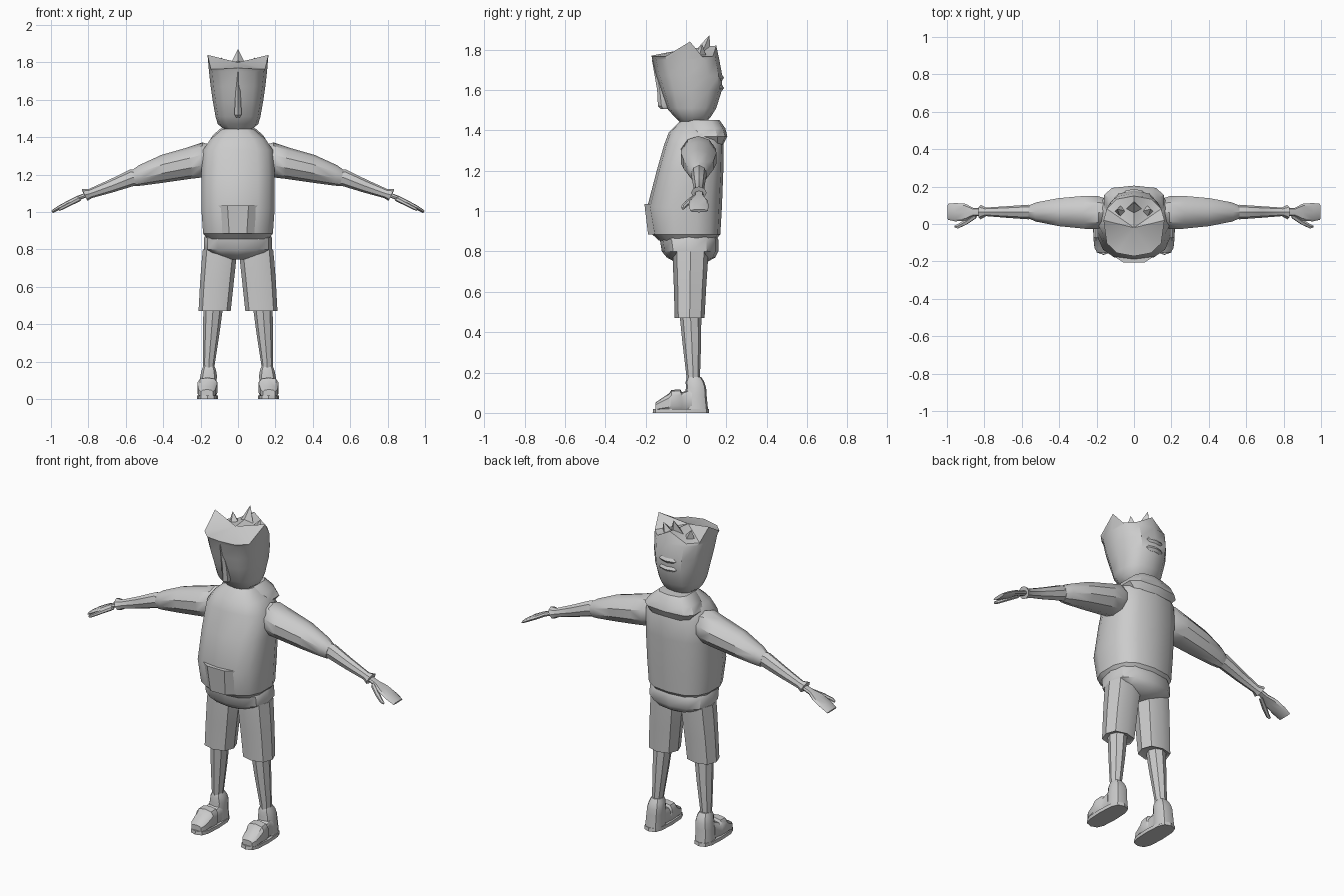
import bpy, bmesh, math
from mathutils import Vector

mat = bpy.data.materials.new("plain grey")
mat.diffuse_color = (0.6, 0.6, 0.6, 1)


def finish(name, bm, mirror=False, angle=35):
    """Turn a bmesh into a named object, optionally mirrored across x."""
    bmesh.ops.recalc_face_normals(bm, faces=bm.faces)
    me = bpy.data.meshes.new(name)
    bm.to_mesh(me)
    bm.free()
    me.materials.append(mat)
    for p in me.polygons:
        p.use_smooth = True
    me.set_sharp_from_angle(angle=math.radians(angle))
    ob = bpy.data.objects.new(name, me)
    bpy.context.collection.objects.link(ob)
    if mirror:
        m = ob.modifiers.new("mirror", 'MIRROR')
        m.use_mirror_merge = False
    return ob


def loft(rings, n=10, p=1.0, turn=-90):
    """Skin rings given as (centre, half axis u, half axis v)."""
    bm = bmesh.new()
    rows = []

    def f(t):
        return math.copysign(abs(t) ** p, t) if abs(t) > 1e-6 else 0
    for c, u, v in rings:
        c, u, v = Vector(c), Vector(u), Vector(v)
        row = []
        for i in range(n):
            a = math.radians(turn) + 2 * math.pi * i / n
            row.append(bm.verts.new(c + u * f(math.cos(a)) + v * f(math.sin(a))))
        rows.append(row)
    for a, b in zip(rows, rows[1:]):
        for i in range(n):
            j = (i + 1) % n
            bm.faces.new((a[i], a[j], b[j], b[i]))
    bm.faces.new(rows[0])
    bm.faces.new(rows[-1])
    return bm, rows


def upright(data):
    """Rings from (z, centre x, half width, y front, y back)."""
    return [((cx, (y0 + y1) / 2, z), (hx, 0, 0), (0, (y1 - y0) / 2, 0))
            for z, cx, hx, y0, y1 in data]


def limb(data):
    """Arm rings from (x top, z top, x bottom, z bottom, y front, y back)."""
    return [(((xa + xb) / 2, (y0 + y1) / 2, (za + zb) / 2), (0, (y1 - y0) / 2, 0),
             ((xa - xb) / 2, 0, (za - zb) / 2)) for xa, za, xb, zb, y0, y1 in data]


# Hooded top body
finish("top_body", loft(upright([
    (0.855, 0, .165, -.135, .145), (0.885, 0, .19, -.168, .17), (1.02, 0, .20, -.192, .178),
    (1.20, 0, .20, -.145, .185), (1.33, 0, .192, -.108, .187),
    (1.39, 0, .15, -.085, .165), (1.445, 0, .085, -.03, .12)]), 14, .75)[0])

# Folded hood behind the neck
finish("hood", loft(upright([
    (1.33, 0, .13, .08, .185), (1.37, 0, .165, .02, .205), (1.41, 0, .14, .0, .195),
    (1.452, 0, .09, .0, .165)]), 10, .65)[0])

# Front pocket
bm = bmesh.new()
back, front = [], []
for x, y, z in ((-.105, -.168, .885), (.105, -.168, .885), (.125, -.186, 1.035), (-.125, -.186, 1.035)):
    back.append(bm.verts.new((x, y + .09, z)))
    side = bm.verts.new((x, y + .025, z))
    front.append((side, bm.verts.new((x * .45, y - .02, z))))
a, b, c, d = [s for s, m in front]
e, g, h, k = [m for s, m in front]
for fc in ((a, e, k, d), (e, g, h, k), (g, b, c, h), (a, d, back[3], back[0]),
           (b, back[1], back[2], c), (d, k, h, c, back[2], back[3]), (a, back[0], back[1], b, g, e)):
    bm.faces.new(fc)
finish("pocket", bm)

# Head with a pointed hair crown
bm, rows = loft(upright([
    (1.44, 0, .07, -.03, .10), (1.47, 0, .108, -.06, .125), (1.51, 0, .12, -.095, .15),
    (1.60, 0, .136, -.125, .178), (1.67, 0, .146, -.148, .180),
    (1.75, 0, .155, -.166, .165), (1.77, 0, .163, -.172, .15)]), 12, .8)
top = rows[-1]
bm.faces.remove(next(f for f in bm.faces if len(f.verts) == 12 and top[0] in f.verts))
for i, v in enumerate(top):
    v.co.z = {0: 1.77, 3: 1.84, 6: 1.82, 9: 1.84}.get(i, 1.765)
    if i in (3, 9):
        v.co.y = .02
peak = bm.verts.new((0, -.02, 1.80))
for i in range(12):
    bm.faces.new((top[i], top[(i + 1) % 12], peak))
finish("head", bm)

# Hair tufts: (base centre, base radius, tip)
for i, (base, r, tip) in enumerate((((0, .07, 1.76), .055, (0, .115, 1.87)),
                                    ((.06, .06, 1.74), .05, (.09, .08, 1.825)),
                                    ((-.06, .06, 1.74), .05, (-.09, .08, 1.825)))):
    bm, rows = loft([(base, (r, 0, 0), (0, r, 0)), (tip, (.001, 0, 0), (0, .001, 0))], 4)
    finish(f"hair_tuft_{i + 1}", bm)

# Layered locks on the back of the head
for z in (1.61, 1.66):
    finish("back_lock", loft(upright([
        (z - .015, 0, .05, .12, .178), (z, 0, .065, .12, .188), (z + .03, 0, .05, .12, .17)]), 8)[0])

# Nose ridge
finish("nose_ridge", loft(upright([
    (1.505, 0, .012, -.125, -.07), (1.52, 0, .022, -.139, -.07), (1.60, 0, .018, -.143, -.09),
    (1.75, 0, .006, -.169, -.12)]), 6)[0])

# Sleeves and forearms
finish("sleeve", loft(limb([
    (.15, 1.36, .16, 1.20, -.01, .14), (.19, 1.372, .19, 1.185, -.03, .153),
    (.27, 1.345, .25, 1.178, -.03, .155), (.41, 1.305, .39, 1.158, -.015, .142),
    (.53, 1.25, .51, 1.142, .01, .118), (.565, 1.225, .545, 1.138, .025, .103)]), 10)[0], True)
finish("forearm", loft(limb([
    (.54, 1.225, .53, 1.14, .03, .10), (.575, 1.228, .555, 1.14, .025, .103),
    (.69, 1.172, .67, 1.105, .033, .095), (.80, 1.122, .78, 1.075, .042, .088),
    (.835, 1.122, .805, 1.06, .025, .102), (.83, 1.108, .81, 1.07, .035, .09)]), 8)[0], True)

# Mitten hands and thumbs
finish("hand", loft(limb([
    (.81, 1.105, .80, 1.082, .045, .085), (.865, 1.084, .855, 1.062, .042, .086),
    (.905, 1.064, .895, 1.042, .018, .108), (.96, 1.034, .95, 1.014, .014, .112),
    (.998, 1.008, .99, .994, .022, .108)]), 8, .75)[0], True)
finish("thumb", loft(limb([
    (.85, 1.082, .84, 1.06, .03, .06), (.90, 1.055, .892, 1.035, -.005, .03),
    (.945, 1.03, .938, 1.012, -.025, 0), (.96, 1.018, .955, 1.006, -.02, -.008)]), 6)[0], True)

# Shorts
finish("shorts_hips", loft(upright([
    (.745, 0, .05, -.05, .10), (.77, 0, .13, -.095, .145), (.80, 0, .183, -.12, .16),
    (.86, 0, .183, -.13, .16), (.88, 0, .17, -.12, .15)]), 12, .75)[0])
finish("shorts_leg", loft(upright([
    (.475, .125, .08, -.045, .08), (.47, .125, .086, -.056, .092), (.62, .113, .09, -.06, .10),
    (.74, .102, .092, -.065, .108), (.80, .10, .088, -.065, .11)]), 8, .8)[0], True)

# Shins
finish("shin", loft(upright([
    (.15, .157, .028, .005, .068), (.20, .155, .033, 0, .07), (.35, .143, .044, -.018, .075),
    (.50, .132, .053, -.033, .076)]), 8)[0], True)

# Shoes: sole, forefoot with a strap, and heel cuff
finish("shoe_sole", loft(upright([
    (0, .163, .056, -.165, .115), (.02, .163, .056, -.163, .113)]), 12, .65)[0], True)
finish("shoe_forefoot", loft([((x, y, h / 2 + .006), (hx, 0, 0), (0, 0, h / 2)) for x, y, hx, h in (
    (.166, -.152, .032, .045), (.166, -.13, .046, .06), (.165, -.085, .052, .09),
    (.164, -.072, .055, .108), (.163, -.028, .055, .11), (.163, -.02, .049, .096),
    (.162, .03, .048, .115))], 10, .6)[0], True)
finish("shoe_heel", loft(upright([
    (.01, .162, .05, -.01, .11), (.09, .160, .047, -.008, .102), (.125, .157, .046, 0, .1),
    (.155, .156, .04, -.002, .09), (.178, .156, .03, .008, .075)]), 10, .75)[0], True)
